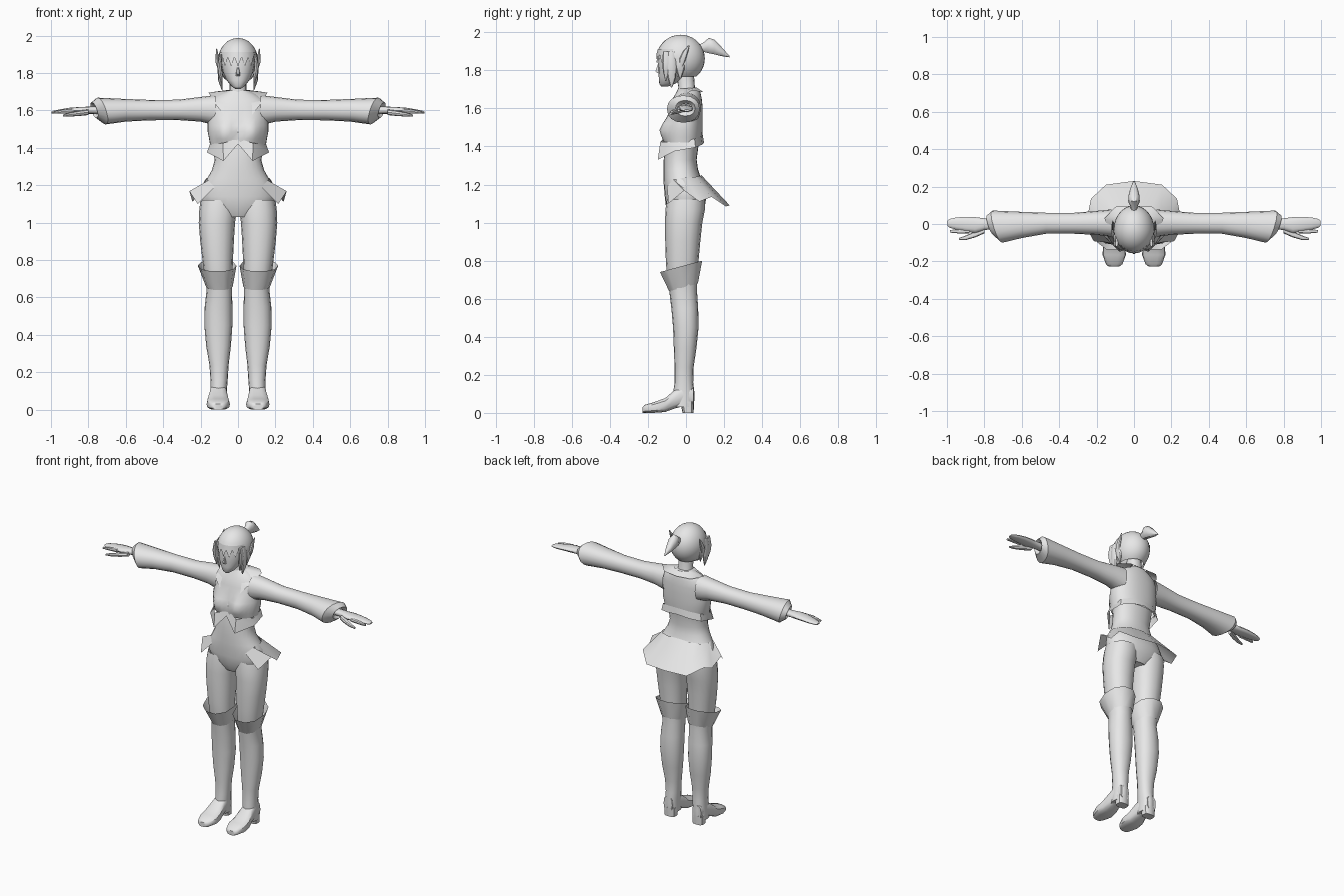
import bpy, bmesh, math
from mathutils import Vector

grey = bpy.data.materials.new("light_grey")
grey.diffuse_color = (0.8, 0.8, 0.8, 1)


def finish(name, bm, mirror=False, angle=40, normals=True):
    if normals:
        bmesh.ops.recalc_face_normals(bm, faces=bm.faces)
    me = bpy.data.meshes.new(name)
    bm.to_mesh(me)
    bm.free()
    for p in me.polygons:
        p.use_smooth = True
    me.set_sharp_from_angle(angle=math.radians(angle))
    me.materials.append(grey)
    ob = bpy.data.objects.new(name, me)
    bpy.context.collection.objects.link(ob)
    if mirror:
        m = ob.modifiers.new("mirror", 'MIRROR')
        m.use_clip = True
    return ob


def loft(name, axis, rings, n=16, p=2.2, caps=(True, True), mirror=False, warp=None, angle=40):
    """Rings are (position on axis, min a, max a, min b, max b)."""
    bm = bmesh.new()
    loops = []
    for t, a0, a1, b0, b1 in rings:
        loop = []
        for i in range(n):
            u = 2 * math.pi * i / n
            c, s = math.cos(u), math.sin(u)
            a = (a0 + a1) / 2 + (a1 - a0) / 2 * math.copysign(abs(c) ** (2 / p), c)
            b = (b0 + b1) / 2 + (b1 - b0) / 2 * math.copysign(abs(s) ** (2 / p), s)
            v = Vector({'x': (t, a, b), 'y': (a, t, b), 'z': (a, b, t)}[axis])
            loop.append(bm.verts.new(warp(v) if warp else v))
        loops.append(loop)
    for l0, l1 in zip(loops, loops[1:]):
        for i in range(n):
            j = (i + 1) % n
            bm.faces.new((l0[i], l0[j], l1[j], l1[i]))
    if caps[0]:
        bm.faces.new(loops[0])
    if caps[1]:
        bm.faces.new(loops[-1])
    return finish(name, bm, mirror, angle)


def body(rings):
    """Symmetric rings: (z, half width, front y, back y)."""
    return [(z, -w, w, f, b) for z, w, f, b in rings]


def strip(name, top, bottom, mirror=True):
    bm = bmesh.new()
    t = [bm.verts.new(v) for v in top]
    b = [bm.verts.new(v) for v in bottom]
    for i in range(len(t) - 1):
        bm.faces.new((t[i], b[i], b[i + 1], t[i + 1]))
    return finish(name, bm, mirror, 50, False)


# Hips and midriff
loft("midriff", 'z', body([
    (1.03, .09, -.08, .065), (1.08, .18, -.105, .098), (1.14, .202, -.112, .108),
    (1.20, .187, -.117, .093), (1.235, .165, -.118, .078), (1.28, .14, -.118, .063),
    (1.33, .126, -.117, .056), (1.40, .13, -.11, .065), (1.45, .135, -.10, .07)]), 24, caps=(True, False))


# Jacket with bust
def bust(v):
    if v.y < 0:
        v.y -= .042 * math.exp(-((abs(v.x) - .075) / .05) ** 2 - ((v.z - 1.485) / .055) ** 2)
    return v


loft("jacket", 'z', body([
    (1.42, .15, -.11, .082), (1.45, .155, -.108, .085), (1.485, .162, -.105, .087), (1.52, .163, -.102, .088),
    (1.56, .16, -.095, .088), (1.61, .158, -.085, .087), (1.655, .145, -.068, .082),
    (1.685, .10, -.05, .075), (1.705, .06, -.04, .066)]), 32, caps=(False, True), warp=bust)
strip("jacket_hem",
      [(0, -.108, 1.45), (.08, -.135, 1.425), (.15, -.05, 1.42), (.14, .045, 1.44), (.08, .08, 1.455), (0, .088, 1.46)],
      [(0, -.125, 1.42), (.078, -.148, 1.33), (.166, -.06, 1.375), (.15, .05, 1.395), (.085, .086, 1.41), (0, .095, 1.42)])

# Open collar
strip("collar",
      [(0, .062, 1.705), (.05, .055, 1.71), (.062, .0, 1.705), (.045, -.06, 1.65), (0, -.108, 1.50)],
      [(0, .098, 1.68), (.10, .092, 1.685), (.158, .03, 1.695), (.115, -.075, 1.625), (0, -.112, 1.485)])

# Sleeves, with a slanted cuff
def slant(v):
    if v.x > .68:
        v.x += (v.z - 1.6) * .3 + v.y * .3
    return v


loft("sleeve", 'x', [
    (.12, -.068, .078, 1.52, 1.682), (.2, -.058, .07, 1.54, 1.672), (.32, -.052, .06, 1.548, 1.657),
    (.47, -.052, .06, 1.547, 1.656), (.6, -.075, .065, 1.54, 1.661), (.735, -.1, .072, 1.525, 1.668),
    (.77, -.055, .048, 1.56, 1.642), (.75, -.03, .03, 1.58, 1.625)], caps=(False, False), mirror=True, warp=slant)

# Hands
loft("hand", 'x', [
    (.74, -.027, .027, 1.58, 1.622), (.80, -.032, .03, 1.582, 1.62), (.85, -.048, .037, 1.583, 1.618),
    (.90, -.04, .038, 1.583, 1.614), (.95, -.03, .035, 1.582, 1.606), (.985, -.02, .027, 1.582, 1.599),
    (.998, -.01, .018, 1.584, 1.594)], 12, mirror=True)
loft("index_finger", 'x', [
    (.88, -.05, -.025, 1.585, 1.61), (.94, -.05, -.028, 1.583, 1.604), (.985, -.046, -.032, 1.582, 1.595)],
     8, mirror=True)
loft("thumb", 'x', [
    (.80, -.05, -.015, 1.575, 1.605), (.85, -.072, -.04, 1.57, 1.598), (.90, -.086, -.062, 1.567, 1.588),
    (.935, -.086, -.074, 1.566, 1.578)], 8, mirror=True)

# Skirt, open at the front
strip("skirt",
      [(.125, -.10, 1.19), (.16, -.065, 1.225), (.17, 0, 1.237), (.14, .05, 1.24), (.08, .075, 1.245), (0, .08, 1.25)],
      [(.215, -.092, 1.10), (.26, -.01, 1.168), (.243, .07, 1.11), (.23, .135, 1.135), (.15, .21, 1.085), (0, .23, 1.09)])

# Legs and boots
loft("leg", 'z', [
    (.03, .06, .15, -.07, .042), (.10, .06, .148, -.068, .045), (.16, .055, .147, -.06, .038),
    (.24, .05, .153, -.06, .04), (.34, .038, .17, -.064, .055), (.45, .03, .18, -.068, .066),
    (.55, .03, .178, -.077, .064), (.64, .032, .168, -.088, .058), (.72, .03, .18, -.10, .06),
    (.80, .027, .19, -.106, .066), (.90, .022, .202, -.109, .075), (1.0, .016, .21, -.11, .086),
    (1.07, .006, .207, -.108, .10), (1.12, .004, .2, -.10, .10)], caps=(True, False), mirror=True)


def tilt(v):
    v.z += v.y * .27
    return v


loft("boot_cuff", 'z', [(.663, .028, .172, -.092, .066), (.777, .008, .215, -.142, .09)],
     10, caps=(False, False), mirror=True, warp=tilt)
loft("foot", 'y', [
    (-.228, .08, .135, 0, .03), (-.215, .062, .15, 0, .043), (-.165, .043, .168, 0, .058),
    (-.11, .048, .165, .004, .078), (-.06, .057, .153, .022, .12), (-.01, .063, .148, .035, .15),
    (.04, .075, .14, .035, .13)], 14, p=3, mirror=True)
loft("heel", 'z', [(0, .067, .143, -.018, .04), (.06, .064, .147, -.03, .043)], 12, p=3, mirror=True)

# Neck and face
loft("neck", 'z', body([(1.66, .065, -.055, .06), (1.71, .045, -.04, .047), (1.80, .045, -.055, .04)]),
     caps=(False, False))
loft("face", 'z', body([
    (1.715, .014, -.13, -.095), (1.728, .034, -.14, -.06), (1.76, .06, -.143, -.01), (1.80, .08, -.145, .03),
    (1.85, .09, -.147, .05), (1.90, .09, -.14, .06)]), 20, angle=60)
loft("nose", 'z', body([(1.785, .013, -.15, -.13), (1.795, .011, -.162, -.13), (1.835, .005, -.148, -.13)]), 6)

# Hair cap, open around the face
bm = bmesh.new()
bmesh.ops.create_uvsphere(bm, u_segments=28, v_segments=18, radius=1)
for v in bm.verts:
    v.co = Vector((v.co.x * .108, v.co.y * .127 - .028, v.co.z * .125 + 1.862))
gone = []
for f in bm.faces:
    c = f.calc_center_median()
    if c.z < 1.765 or (c.y < -.075 and c.z < 1.905):
        gone.append(f)
bmesh.ops.delete(bm, geom=gone, context='FACES')
finish("hair_cap", bm)

# Jagged fringe across the forehead
top, low = [], []
for i in range(15):
    a = math.radians(-72 + i * 144 / 14)
    top.append((.101 * math.sin(a), -.03 - .118 * math.cos(a), 1.912))
    low.append((.106 * math.sin(a), -.032 - .125 * math.cos(a), 1.835 if i % 2 else 1.885))
strip("fringe", top, low, False)

# Side locks: (y, width, tip z)
for y, w, z in [(-.105, .04, 1.745), (-.075, .055, 1.71), (-.03, .055, 1.755)]:
    loft("side_lock", 'z', [
        (z, .084, .088, y - .004, y + .002), (z + .05, .082, .106, y - w * .4, y + w * .4),
        (1.84, .088, .111, y - w * .5, y + w * .5), (1.90, .085, .10, y - w * .4, y + w * .4)], 8, mirror=True)

# Pointed ears
loft("ear", 'z', [(1.81, .095, .105, -.035, -.02), (1.86, .1, .121, -.035, .0),
                  (1.90, .105, .119, -.015, .012), (1.93, .112, .116, .012, .018)], 8, mirror=True)

# Ponytail
loft("ponytail", 'y', [
    (.07, -.014, .014, 1.90, 1.935), (.095, -.02, .02, 1.895, 1.95), (.12, -.031, .031, 1.888, 1.972),
    (.15, -.03, .03, 1.882, 1.962), (.19, -.02, .02, 1.873, 1.92), (.228, -.004, .004, 1.868, 1.876)], 10)
